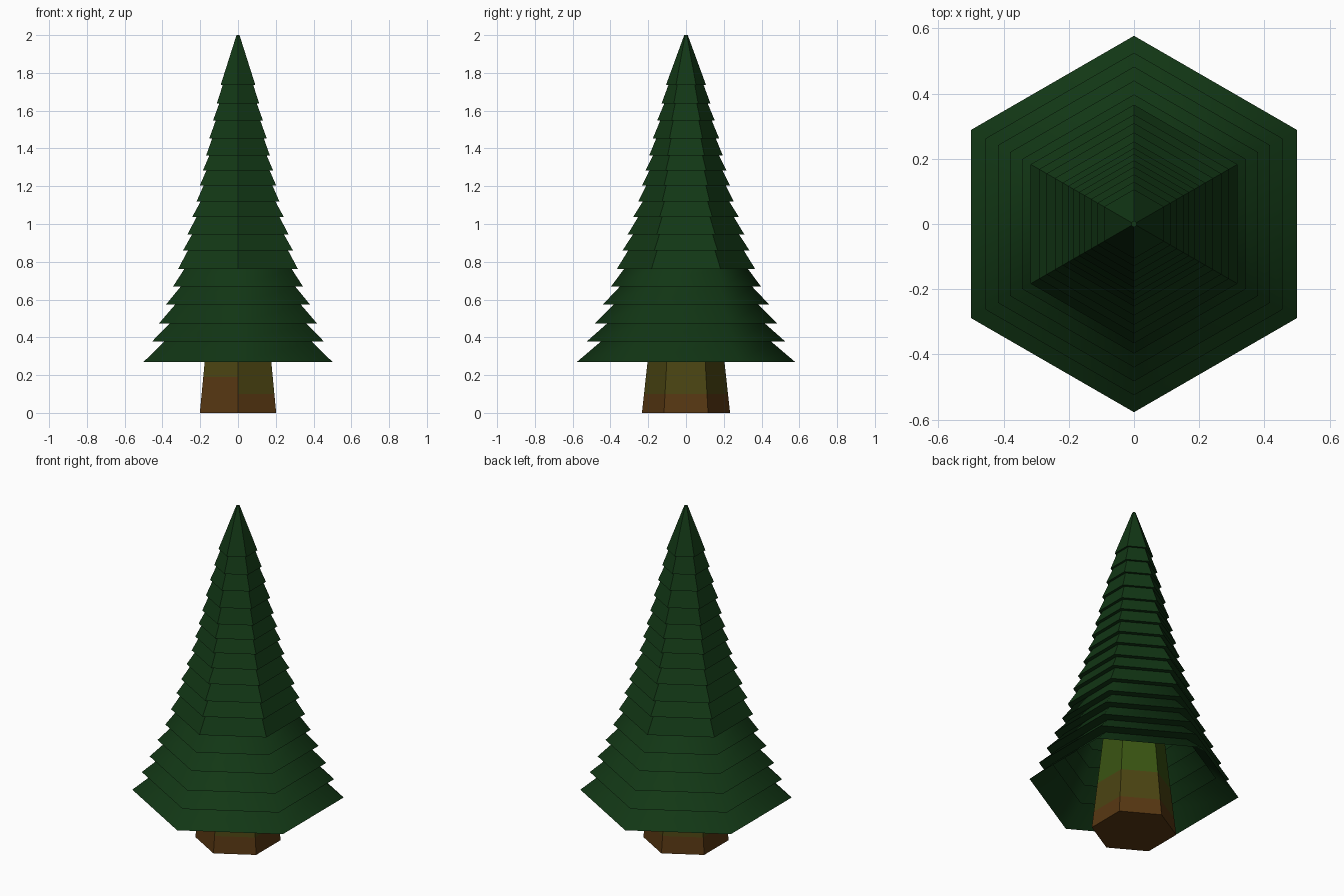
import bpy, bmesh, math

if "Cube" in bpy.data.objects:
    bpy.data.objects.remove(bpy.data.objects["Cube"])


def material(name, rgb):
    m = bpy.data.materials.new(name)
    m.diffuse_color = (*rgb, 1)
    m.use_nodes = True
    m.node_tree.nodes["Principled BSDF"].inputs["Base Color"].default_value = m.diffuse_color
    return m


GREEN = material("needle green", (0.006, 0.038, 0.0075))
BROWN = material("bark brown", (0.095, 0.038, 0.006))
OLIVE = material("bark olive", (0.07, 0.058, 0.006))
MOSS = material("bark moss green", (0.042, 0.088, 0.006))


def ring(bm, apothem, z):
    """Six-sided ring with corners on the y axis."""
    r = apothem / math.cos(math.pi / 6)
    return [bm.verts.new((r * math.cos(a), r * math.sin(a), z))
            for a in (math.radians(90 + 60 * k) for k in range(6))]


def bridge(bm, lo, hi):
    return [bm.faces.new((lo[k], lo[(k + 1) % 6], hi[(k + 1) % 6], hi[k]))
            for k in range(6)]


def finish(bm, name, mats):
    me = bpy.data.meshes.new(name)
    bm.to_mesh(me)
    bm.free()
    for m in mats:
        me.materials.append(m)
    ob = bpy.data.objects.new(name, me)
    bpy.context.collection.objects.link(ob)


# Rim half-width and height of every tier, bottom to top
TIERS = [(.50, .27), (.455, .378), (.418, .474), (.381, .574), (.344, .669),
         (.317, .762), (.291, .86), (.268, .944), (.243, 1.036), (.219, 1.12),
         (.202, 1.204), (.186, 1.283), (.169, 1.362), (.152, 1.453),
         (.132, 1.548), (.112, 1.638), (.092, 1.735)]
LOWER = 5


def branches(name, start, end, smooth):
    bm = bmesh.new()
    for i in range(start, end):
        w, z = TIERS[i]
        if i + 1 < len(TIERS):
            nw, nz = TIERS[i + 1]
            gap = .065 - .008 * i if i < LOWER else max(.01, .026 - .0015 * (i - LOWER))
            lo, hi = ring(bm, w, z), ring(bm, nw - gap, nz)
            for f in bridge(bm, lo, hi):
                f.smooth = smooth
            # underside of the next tier
            bridge(bm, ring(bm, nw - gap, nz), ring(bm, nw, nz))
        else:
            # pointed crown
            tip = ring(bm, .008, 2.0)
            bridge(bm, ring(bm, w, z), tip)
            bm.faces.new(tip)
    finish(bm, name, [GREEN])


# Broad skirt of soft tiers, and narrow faceted tiers above
branches("lower_branches", 0, LOWER, True)
branches("upper_branches", LOWER, len(TIERS), False)

# Tapered trunk, colour banded by height
bm = bmesh.new()
levels = [0, .1, .19, .28, .62]
rings = [ring(bm, .202 - .095 * z, z) for z in levels]
bm.faces.new(rings[0][::-1])
bm.faces.new(rings[-1]).material_index = 2
for b in range(4):
    for k, f in enumerate(bridge(bm, rings[b], rings[b + 1])):
        f.material_index = (0, 1, 1, 2)[b]
        if b == 1 and k == 2:  # brown climbs higher on the front left
            f.material_index = 0
finish(bm, "trunk", [BROWN, OLIVE, MOSS])
